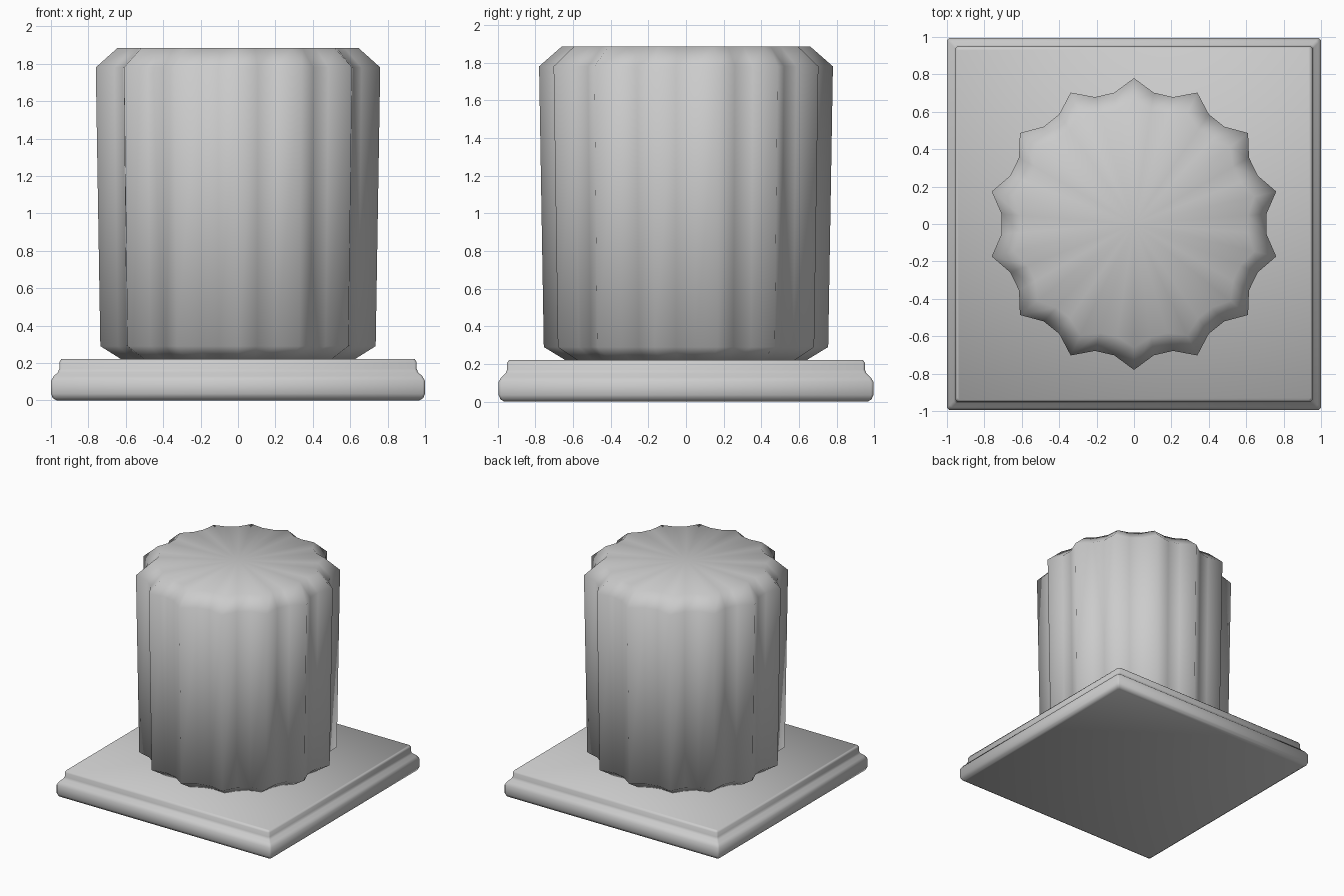
import bpy, bmesh, math

cube = bpy.data.objects.get("Cube")
if cube:
    bpy.data.objects.remove(cube, do_unlink=True)

grey = bpy.data.materials.new("plain_grey")
grey.use_nodes = True
COLOUR = (0.6, 0.6, 0.6, 1)
grey.diffuse_color = COLOUR
grey.node_tree.nodes["Principled BSDF"].inputs["Base Color"].default_value = COLOUR


def loft(bm, rings):
    """Skin a stack of closed rings and return their vertices."""
    loops = [[bm.verts.new(p) for p in ring] for ring in rings]
    for low, high in zip(loops, loops[1:]):
        n = len(low)
        for i in range(n):
            j = (i + 1) % n
            bm.faces.new((low[i], low[j], high[j], high[i]))
    return loops


def fan(bm, loop, z, flip=False):
    """Close a ring with triangles around a centre vertex."""
    hub = bm.verts.new((0, 0, z))
    for a, b in zip(loop, loop[1:] + loop[:1]):
        bm.faces.new((b, a, hub) if flip else (a, b, hub))


def finish(name, bm):
    """Turn the bmesh into a smooth-shaded grey object."""
    mesh = bpy.data.meshes.new(name)
    bm.to_mesh(mesh)
    bm.free()
    mesh.materials.append(grey)
    obj = bpy.data.objects.new(name, mesh)
    bpy.context.collection.objects.link(obj)
    bpy.ops.object.select_all(action="DESELECT")
    obj.select_set(True)
    bpy.context.view_layer.objects.active = obj
    bpy.ops.object.shade_smooth()


# Fluted column: ridges with two shallow points between each pair
RIDGES = 14
STEPS = RIDGES * 3


def fluted_ring(tip, valley, z):
    ring = []
    for i in range(STEPS):
        r = valley if i % 3 else tip
        a = math.pi / 2 + math.tau * i / STEPS
        ring.append((r * math.cos(a), r * math.sin(a), z))
    return ring


bm = bmesh.new()
loops = loft(bm, [fluted_ring(*row) for row in (
    (0.64, 0.60, 0.22),
    (0.755, 0.69, 0.29),
    (0.78, 0.71, 1.78),
    (0.66, 0.61, 1.885),
)])
fan(bm, loops[0], 0.22, flip=True)
fan(bm, loops[-1], 1.885)
finish("fluted_column", bm)


# Square plinth: moulded sides with slightly clipped corners, closed top and bottom
DEPTH = 0.995


def square_ring(half, z, clip=0.012):
    ring = []
    for sx, sy in ((1, 1), (-1, 1), (-1, -1), (1, -1)):
        a = (sx * half, sy * (half - clip) * DEPTH, z)
        b = (sx * (half - clip), sy * half * DEPTH, z)
        ring += [a, b] if sx * sy > 0 else [b, a]
    return ring


bm = bmesh.new()
loops = loft(bm, [square_ring(*row) for row in (
    (0.97, 0.0), (0.99, 0.012), (1.0, 0.035), (1.0, 0.105),
    (0.985, 0.13), (0.963, 0.15), (0.955, 0.17), (0.955, 0.205), (0.945, 0.22),
)])
bm.faces.new(loops[0][::-1])
bm.faces.new(loops[-1])
finish("moulded_plinth", bm)
